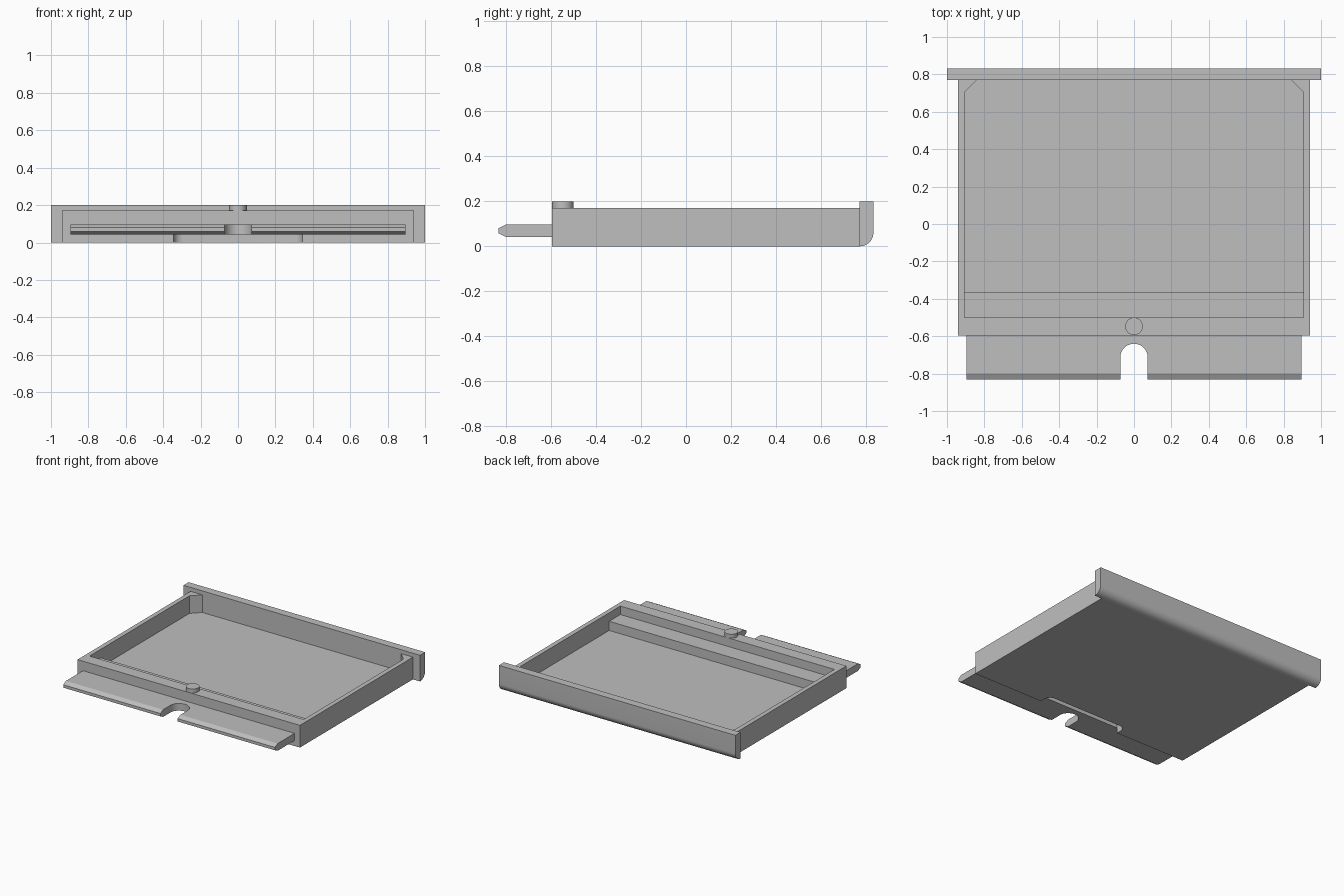
import bpy
import bmesh
from math import pi, sin, cos, radians
from mathutils import Vector

old = bpy.data.objects.get("Cube")
if old:
    bpy.data.objects.remove(old, do_unlink=True)

grey = bpy.data.materials.new("plain grey")
grey.use_nodes = True
grey.diffuse_color = (0.52, 0.52, 0.52, 1)
grey.node_tree.nodes["Principled BSDF"].inputs["Base Color"].default_value = grey.diffuse_color


def arc(cx, cy, r, start, end, steps=12):
    """Points along an arc, angles in degrees."""
    angles = [radians(start + (end - start) * i / steps) for i in range(steps + 1)]
    return [(cx + r * cos(a), cy + r * sin(a)) for a in angles]


def prism(name, outline, low, high, axis="Z"):
    """Extrude an outline: (x, y) along z, or (y, z) along x."""
    bm = bmesh.new()
    place = (lambda a, b: (a, b, low)) if axis == "Z" else (lambda a, b: (low, a, b))
    face = bm.faces.new([bm.verts.new(place(a, b)) for a, b in outline])
    new = bmesh.ops.extrude_face_region(bm, geom=[face])["geom"]
    step = Vector((0, 0, high - low)) if axis == "Z" else Vector((high - low, 0, 0))
    bmesh.ops.translate(bm, vec=step, verts=[g for g in new if isinstance(g, bmesh.types.BMVert)])
    bmesh.ops.recalc_face_normals(bm, faces=bm.faces)
    mesh = bpy.data.meshes.new(name)
    bm.to_mesh(mesh)
    bm.free()
    mesh.materials.append(grey)
    obj = bpy.data.objects.new(name, mesh)
    bpy.context.collection.objects.link(obj)
    return obj


def rect(x0, x1, y0, y1):
    return [(x0, y0), (x1, y0), (x1, y1), (x0, y1)]


def activate(obj):
    bpy.ops.object.select_all(action="DESELECT")
    obj.select_set(True)
    bpy.context.view_layer.objects.active = obj


def cut(obj, cutter):
    cutter.hide_render = True
    mod = obj.modifiers.new("cut", "BOOLEAN")
    mod.operation = "DIFFERENCE"
    mod.solver = "EXACT"
    mod.object = cutter
    activate(obj)
    bpy.ops.object.modifier_apply(modifier=mod.name)
    bpy.data.objects.remove(cutter, do_unlink=True)


def mirrored(half):
    """Close a right-hand outline with its mirror image."""
    return half + [(-x, y) for x, y in reversed(half)]


# Tray body, hollowed with clipped rear corners
body = prism("tray_body", rect(-0.94, 0.94, -0.595, 0.77), 0, 0.17)
hollow = mirrored([(0.905, -0.5), (0.905, 0.705), (0.84, 0.77), (0.84, 0.85)])
cut(body, prism("hollow_cutter", hollow, 0.035, 0.3))

# Finger recess under the front edge, with rounded rear corners
recess = mirrored([(0.345, -0.7)] + arc(0.295, -0.555, 0.05, 0, 90, 8))
cut(body, prism("recess_cutter", recess, -0.1, 0.085))

# Raised step inside the front wall
ledge = prism("inner_ledge", rect(-0.905, 0.905, -0.5, -0.365), 0.035, 0.105)

# Rear plate with rounded lower edge
plate_profile = [(0.77, 0.2), (0.77, 0)] + arc(0.772, 0.06, 0.06, -90, 0) + [(0.832, 0.2)]
plate = prism("rear_plate", plate_profile, -1, 1, "X")

# Front tongue with bevelled tip and a round-ended notch
tongue_profile = [(-0.595, 0.042), (-0.8, 0.042), (-0.832, 0.058),
                  (-0.832, 0.08), (-0.8, 0.097), (-0.595, 0.097)]
tongue = prism("front_tongue", tongue_profile, -0.895, 0.895, "X")
notch = [(-0.073, -1), (0.073, -1)] + arc(0, -0.713, 0.073, 0, 180, 20)
cut(tongue, prism("notch_cutter", notch, -0.1, 0.3))

# Small round peg on the front wall
peg = prism("peg", arc(0, -0.547, 0.047, 0, 352.5, 47), 0.17, 0.2)

for obj in (body, ledge, plate, tongue, peg):
    activate(obj)
    bpy.ops.object.shade_smooth_by_angle(angle=radians(25))
